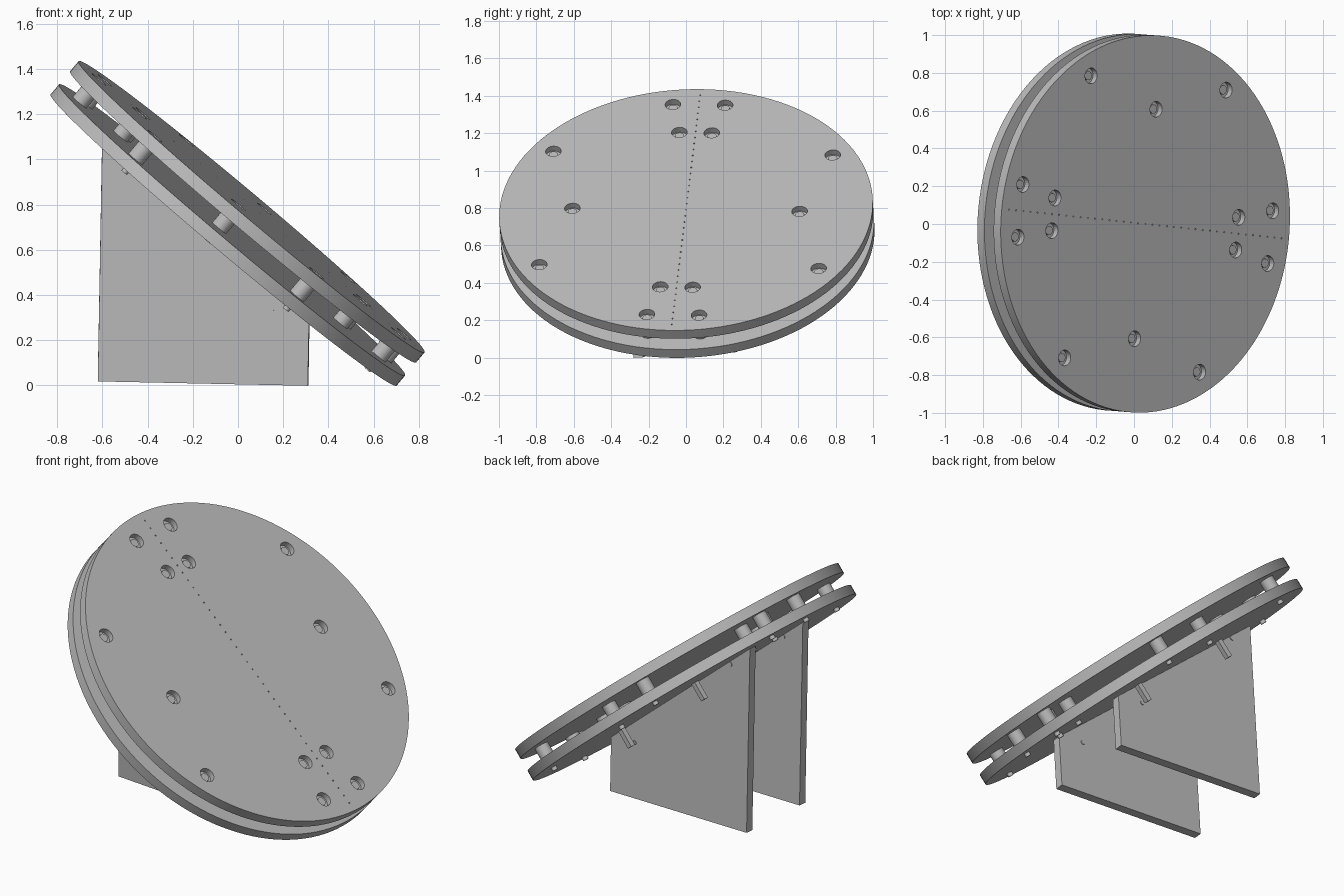
import bpy, bmesh
from mathutils import Matrix, Vector

cube = bpy.data.objects.get("Cube")
if cube:
    bpy.data.objects.remove(cube, do_unlink=True)

grey = bpy.data.materials.new("plain grey")
grey.use_nodes = True
colour = (0.5, 0.5, 0.5, 1)
grey.diffuse_color = colour
grey.node_tree.nodes["Principled BSDF"].inputs["Base Color"].default_value = colour


def frame(x_dir, z_dir, origin):
    """Orthonormal frame with its z along z_dir and x near x_dir."""
    z = Vector(z_dir).normalized()
    y = z.cross(Vector(x_dir)).normalized()
    x = y.cross(z)
    return Matrix.Translation(origin) @ Matrix((x, y, z)).transposed().to_4x4()


def finish(name, bm, matrix, smooth=True):
    bmesh.ops.recalc_face_normals(bm, faces=bm.faces)
    mesh = bpy.data.meshes.new(name)
    bm.to_mesh(mesh)
    bm.free()
    mesh.materials.append(grey)
    obj = bpy.data.objects.new(name, mesh)
    bpy.context.collection.objects.link(obj)
    obj.matrix_world = matrix
    if smooth:
        bpy.ops.object.select_all(action='DESELECT')
        obj.select_set(True)
        bpy.context.view_layer.objects.active = obj
        bpy.ops.object.shade_smooth_by_angle()
    return obj


def add_cylinder(bm, u, v, radius, low, high, sides=24):
    bmesh.ops.create_cone(bm, cap_ends=True, segments=sides, radius1=radius, radius2=radius,
                          depth=high - low, matrix=Matrix.Translation((u, v, (low + high) / 2)))


def cylinders(name, spots, radius, low, high, sides=24):
    bm = bmesh.new()
    for u, v in spots:
        add_cylinder(bm, u, v, radius, low, high, sides)
    return finish(name, bm, tilt)


# Tilted frame, origin at the centre of the upper face
normal = Vector((0.643, -0.05, 0.764)).normalized()
centre = Vector((0.06, 0, 0.79))
tilt = frame((0.76, -0.08, -0.645), normal, centre)
THICK, TOTAL, BORE = 0.058, 0.192, 0.034

# Fastener layout, mirrored about both axes of the discs
fasteners = [(su * u, sv * v) for u, v in ((0.87, 0.14), (0.64, 0.087), (0.47, 0.75))
             for su in (-1, 1) for sv in (-1, 1)] + [(0, 0.61), (0, -0.61)]

# Discs
top_disc = cylinders("upper_disc", [(0, 0)], 1, -THICK, 0, 128)
cylinders("lower_disc", [(0, 0)], 1, -TOTAL, THICK - TOTAL, 128)

# Counterbores and the row of pin holes in the upper disc
bm = bmesh.new()
for u, v in fasteners:
    add_cylinder(bm, u, v, 0.042, -BORE, 0.05)
for i in range(-19, 20):
    add_cylinder(bm, i * 0.05, 0, 0.004, -0.02, 0.05, 8)
cutter = finish("bore_cutter", bm, tilt, False)
cutter.hide_render = True
cutter.hide_viewport = True
cutter.display_type = 'WIRE'
cut = top_disc.modifiers.new("bores", 'BOOLEAN')
cut.object = cutter
cut.operation = 'DIFFERENCE'
cut.solver = 'EXACT'

# Spacers, screw heads and screw ends
cylinders("spacers", fasteners, 0.04, THICK - TOTAL, -THICK)
cylinders("screw_heads", fasteners, 0.024, -BORE - 0.005, -BORE + 0.012)
cylinders("screw_ends", fasteners, 0.016, -TOTAL - 0.02, -TOTAL + 0.01, 16)

# Short square pegs below the lower disc
bm = bmesh.new()
for u, v in ((-0.35, 0.31), (0.33, 0.31), (-0.35, -0.31)):
    bmesh.ops.create_cube(bm, size=1, matrix=Matrix.Translation((u, v, -TOTAL - 0.05))
                          @ Matrix.Diagonal((0.03, 0.03, 0.11, 1)))
finish("pegs", bm, tilt, False)

# Upright side plates, trimmed to the underside of the lower disc
under = centre - normal * TOTAL
upright = Vector((0.018, -0.055, 0.998))
LENGTH, PLATE = 0.93, 0.05
for name, y, z in (("front_plate", -0.255, 0.0), ("back_plate", 0.24, 0.027)):
    base = frame((1, -0.054, -0.02), upright, (0.31, y, z))
    bm = bmesh.new()
    bmesh.ops.create_cube(bm, size=1, matrix=Matrix.Translation((-LENGTH / 2, 0, 0.75))
                          @ Matrix.Diagonal((LENGTH, PLATE, 1.5, 1)))
    inverse = base.inverted()
    geometry = bm.verts[:] + bm.edges[:] + bm.faces[:]
    bmesh.ops.bisect_plane(bm, geom=geometry, plane_co=inverse @ under,
                           plane_no=inverse.to_3x3() @ normal, clear_outer=True)
    bmesh.ops.holes_fill(bm, edges=[e for e in bm.edges if e.is_boundary])
    finish(name, bm, base, False)

    # Small cross pins through the plate
    bm = bmesh.new()
    for along, up in ((-0.16, 0.32), (-0.8, 0.94)):
        spot = Matrix.Translation((along, 0, up)) @ Matrix.Rotation(1.5708, 4, 'X')
        bmesh.ops.create_cone(bm, cap_ends=True, segments=16, radius1=0.012, radius2=0.012,
                              depth=PLATE + 0.008, matrix=spot)
    finish(name + "_pins", bm, base)
